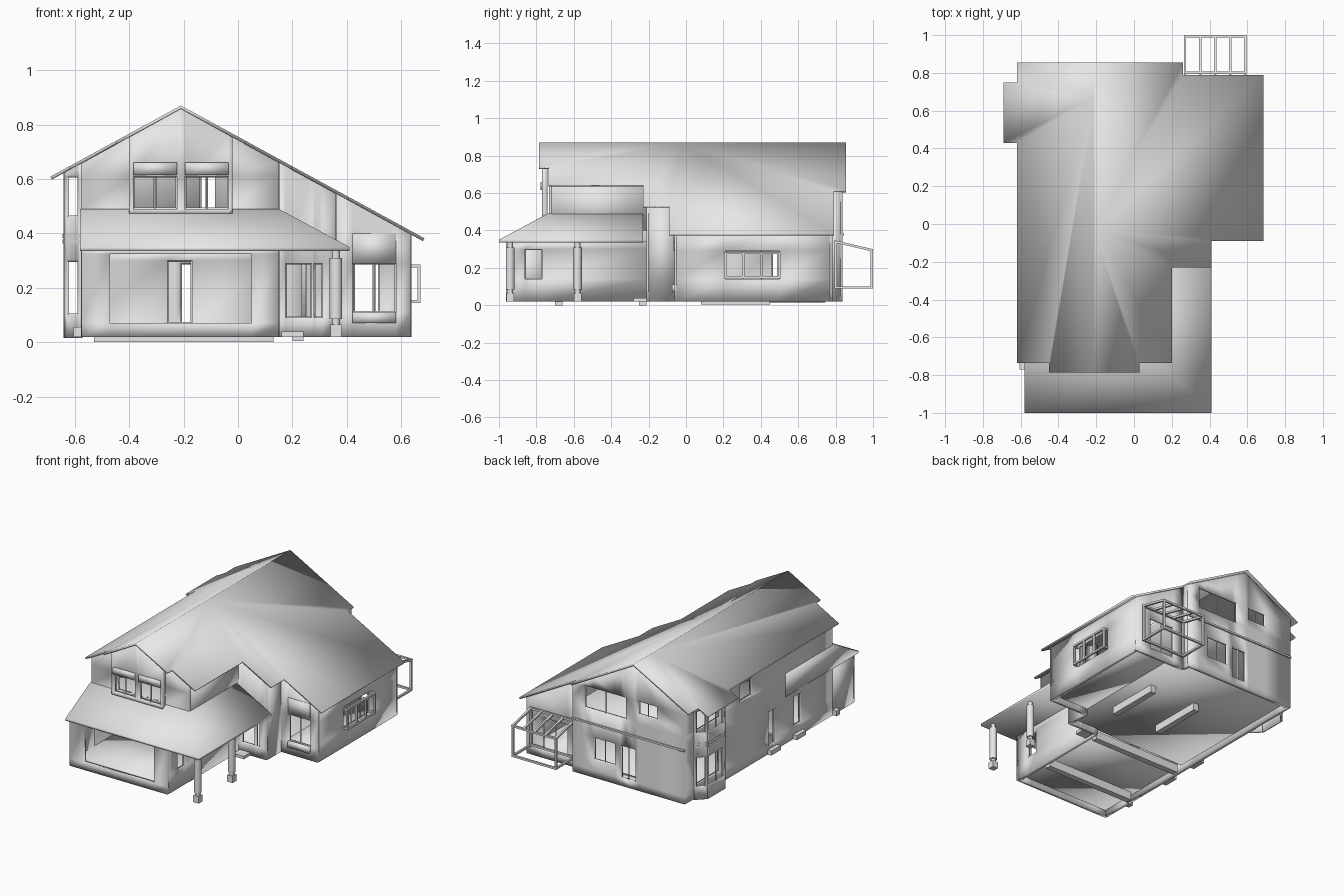
import bpy, bmesh
from mathutils import Vector, Matrix

cube = bpy.data.objects.get("Cube")
if cube:
    bpy.data.objects.remove(cube, do_unlink=True)

grey = bpy.data.materials.new("plain_grey")
grey.use_nodes = True
grey.diffuse_color = (0.8, 0.8, 0.8, 1)
grey.node_tree.nodes["Principled BSDF"].inputs["Base Color"].default_value = (0.8, 0.8, 0.8, 1)

RIDGE_X, RIDGE_Z, SLOPE = -0.21, 0.87, 0.545


def roof_z(x):
    return RIDGE_Z - SLOPE * abs(x - RIDGE_X)


def finish(name, bm, smooth=False):
    bmesh.ops.remove_doubles(bm, verts=bm.verts, dist=0.0005)
    bmesh.ops.recalc_face_normals(bm, faces=bm.faces)
    for f in bm.faces:
        f.smooth = smooth
    mesh = bpy.data.meshes.new(name)
    bm.to_mesh(mesh)
    bm.free()
    mesh.materials.append(grey)
    obj = bpy.data.objects.new(name, mesh)
    bpy.context.collection.objects.link(obj)
    return obj


def box(name, x, y, z, smooth=True):
    bm = bmesh.new()
    size = Vector((x[1] - x[0], y[1] - y[0], z[1] - z[0]))
    mid = Vector((sum(x), sum(y), sum(z))) / 2
    bmesh.ops.create_cube(bm, size=1, matrix=Matrix.Translation(mid) @ Matrix.Diagonal((*size, 1)))
    return finish(name, bm, smooth)


def bars(name, pairs, thick):
    bm = bmesh.new()
    for p, q in pairs:
        p, q = Vector(p), Vector(q)
        d = q - p
        turn = d.to_track_quat("Z", "Y").to_matrix().to_4x4()
        bmesh.ops.create_cube(bm, size=1, matrix=Matrix.Translation((p + q) / 2) @ turn
                              @ Matrix.Diagonal((thick, thick, d.length + thick, 1)))
    return finish(name, bm)


def wall(name, a, b, z, holes=(), panes=2, thick=0.025):
    """Vertical wall from a to b, trimmed by the roof; holes are (start, end, bottom, top),
    measured along x for walls that run along x, otherwise along y."""
    axis = 0 if a[1] == b[1] else 1
    lo, hi = sorted((a[axis], b[axis]))

    def point(u, h):
        t = (u - a[axis]) / (b[axis] - a[axis])
        return (a[0] + t * (b[0] - a[0]), a[1] + t * (b[1] - a[1]), h)

    def quad(bm, u0, u1, z0, z1):
        bm.faces.new([bm.verts.new(point(*p)) for p in ((u0, z0), (u1, z0), (u1, z1), (u0, z1))])

    us = sorted({lo, hi} | {v for h in holes for v in h[:2]})
    zs = sorted(set(z) | {v for h in holes for v in h[2:]})
    bm = bmesh.new()
    for u0, u1 in zip(us, us[1:]):
        for z0, z1 in zip(zs, zs[1:]):
            mu, mz = (u0 + u1) / 2, (z0 + z1) / 2
            if not any(h[0] < mu < h[1] and h[2] < mz < h[3] for h in holes):
                quad(bm, u0, u1, z0, z1)
    bmesh.ops.remove_doubles(bm, verts=bm.verts, dist=0.0005)
    for side in (-1, 1):
        bmesh.ops.bisect_plane(bm, geom=bm.verts[:] + bm.edges[:] + bm.faces[:], clear_outer=True,
                               plane_co=(RIDGE_X, 0, RIDGE_Z - 0.012), plane_no=(side * SLOPE, 0, 1))
    obj = finish(name, bm, True)
    mod = obj.modifiers.new("thickness", "SOLIDIFY")
    mod.thickness, mod.offset = thick, 0
    if holes and panes:
        bm = bmesh.new()
        for u0, u1, z0, z1 in holes:
            w = (u1 - u0) / panes
            for i in range(panes):
                quad(bm, u0 + i * w, u0 + (i + 1) * w, z0, z1)
        frame = finish(name + "_frames", bm)
        mod = frame.modifiers.new("frame", "WIREFRAME")
        mod.thickness, mod.use_boundary = 0.01, True


# Main gable roof: each slope fans out from a point on the ridge to its stepped eave
left_eave = [(-0.62, 0.855), (-0.62, 0.75), (-0.69, 0.75), (-0.69, 0.43), (-0.62, 0.43),
             (-0.62, -0.735), (-0.45, -0.735), (-0.45, -0.785)]
right_eave = [(0.03, -0.785), (0.03, -0.735), (0.2, -0.735), (0.2, -0.23), (0.41, -0.23), (0.41, -0.09),
              (0.685, -0.09), (0.685, 0.79), (0.26, 0.79), (0.26, 0.855)]
front_end, back_end = (RIDGE_X, -0.785), (RIDGE_X, 0.855)
left_hub, right_hub = (RIDGE_X, 0.67), (RIDGE_X, -0.03)
faces = [(left_hub, p, q) for p, q in zip([back_end] + left_eave, left_eave)]
faces += [(right_hub, p, q) for p, q in zip([front_end] + right_eave, right_eave)]
faces += [(left_hub, left_eave[-1], front_end, right_hub), (right_hub, right_eave[-1], back_end, left_hub)]
bm = bmesh.new()
for face in faces:
    bm.faces.new([bm.verts.new((x, y, roof_z(x))) for x, y in face])
roof = finish("main_roof", bm, True)
mod = roof.modifiers.new("thickness", "SOLIDIFY")
mod.thickness, mod.offset = 0.012, (-1 if roof.data.polygons[0].normal.z > 0 else 1)

# Hipped porch roof
bm = bmesh.new()
for x0, x1, y0, z in ((-0.58, 0.41, -1.0, 0.335), (-0.58, 0.41, -1.0, 0.35), (-0.58, 0.15, -0.74, 0.49)):
    for x in (x0, x1):
        for y in (y0, -0.23):
            bm.verts.new((x, y, z))
bmesh.ops.convex_hull(bm, input=bm.verts)
finish("porch_roof", bm, True)

# Garage walls
wall("garage_front", (-0.575, -0.95), (0.15, -0.95), (0.02, 0.34), [(-0.47, 0.05, 0.07, 0.325)], 0)
wall("garage_side", (0.14, -0.95), (0.14, -0.21), (0.02, 0.34), [(-0.86, -0.77, 0.14, 0.3)], 1)
wall("garage_back", (-0.57, -0.25), (0.14, -0.25), (0.02, 0.34), [(-0.26, -0.17, 0.07, 0.3)], 1)
wall("garage_left", (-0.565, -0.95), (-0.565, -0.73), (0.02, 0.34))

# Long left wall
wall("left_wall", (-0.565, -0.73), (-0.565, 0.83), (0.02, 0.8),
     [(-0.4, -0.32, 0.1, 0.3), (-0.13, -0.05, 0.07, 0.3), (0.12, 0.25, 0.48, 0.6),
      (0.46, 0.72, 0.1, 0.3), (0.46, 0.72, 0.46, 0.61)], 1)

# Upper front wall with its shallow projecting window bay
wall("upper_front", (-0.575, -0.72), (0.15, -0.72), (0.4, 0.9), [(-0.385, -0.035, 0.49, 0.61)], 0)
wall("upper_window_bay", (-0.4, -0.755), (-0.02, -0.755), (0.47, 0.9),
     [(-0.385, -0.225, 0.49, 0.61), (-0.195, -0.035, 0.49, 0.61)], 2, 0.03)
for x in (-0.305, -0.115):
    box("window_hood", (x - 0.08, x + 0.08), (-0.778, -0.765), (0.615, 0.66))
wall("upper_side", (0.14, -0.72), (0.14, -0.2), (0.4, 0.9))
wall("upper_partition", (-0.55, 0.3), (0.14, 0.3), (0.4, 0.9), [(-0.14, -0.085, 0.4, 0.62)], 0)

# Entry block and right wing
wall("entry_front", (0.14, -0.2), (0.36, -0.2), (0.02, 0.9),
     [(0.175, 0.27, 0.09, 0.29), (0.28, 0.31, 0.09, 0.29)], 1)
wall("entry_side", (0.35, -0.2), (0.35, -0.05), (0.02, 0.9))
wall("wing_front", (0.36, -0.05), (0.635, -0.05), (0.02, 0.9), [(0.42, 0.58, 0.11, 0.29)])
wall("wing_side", (0.625, -0.05), (0.625, 0.77), (0.02, 0.9), [(0.21, 0.5, 0.14, 0.29)], 3)
box("wing_lintel", (0.42, 0.58), (-0.068, -0.06), (0.29, 0.4))
box("wing_sill", (0.42, 0.58), (-0.075, -0.055), (0.07, 0.11))

# Projecting casement on the wing side
ys = [0.21 + i * 0.29 / 3 for i in range(4)]
casement = [((0.665, y, 0.15), (0.665, y, 0.28)) for y in ys]
casement += [((0.665, ys[0], z), (0.665, ys[-1], z)) for z in (0.15, 0.28)]
casement += [((0.63, y, z), (0.665, y, z)) for y in (ys[0], ys[-1]) for z in (0.15, 0.28)]
bars("casement_frame", casement, 0.012)

# Back walls with a thin band between storeys
wall("back_main", (-0.575, 0.825), (0.255, 0.825), (0.02, 0.9),
     [(-0.14, 0.17, 0.47, 0.62), (-0.37, -0.23, 0.53, 0.62),
      (-0.06, 0.1, 0.14, 0.29), (-0.21, -0.1, 0.07, 0.29)])
wall("back_return", (0.245, 0.825), (0.245, 0.77), (0.02, 0.9))
wall("back_wing", (0.25, 0.77), (0.635, 0.77), (0.02, 0.9), [(0.33, 0.52, 0.07, 0.29)])
bars("back_band", [((-0.57, 0.84, 0.38), (0.25, 0.84, 0.38))], 0.012)

# Canted two-storey bay on the left, with a band between storeys
bay = [(-0.575, 0.44), (-0.635, 0.5), (-0.635, 0.68), (-0.575, 0.74)]
for i, (a, b) in enumerate(zip(bay, bay[1:])):
    lo, hi = a[1] + 0.01, b[1] - 0.01
    wall(f"bay_wall_{i}", a, b, (0.015, 0.8), [(lo, hi, 0.1, 0.3), (lo, hi, 0.46, 0.61)], 2 if i == 1 else 1, 0.012)
    bars(f"bay_band_{i}", [((*a, z), (*b, z)) for z in (0.37, 0.39)], 0.014)

# Floors
ground, upper = (0.055, 0.07), (0.385, 0.4)
box("garage_floor", (-0.57, 0.14), (-0.95, -0.25), ground)
box("house_floor", (-0.57, 0.35), (-0.2, 0.77), ground)
box("wing_floor", (0.35, 0.63), (-0.05, 0.77), ground)
box("back_floor", (-0.57, 0.25), (0.77, 0.82), ground)
box("upper_floor", (-0.56, 0.34), (-0.2, 0.77), upper)

# Foundation beams and steps
for y in (-0.7, -0.25):
    box("foundation_beam", (-0.53, 0.13), (y, y + 0.04), (0, 0.055), False)
for x in (-0.15, 0.2):
    box("foundation_beam", (x, x + 0.04), (0.08, 0.45), (0.005, 0.055), False)
box("entry_step", (0.16, 0.24), (-0.28, -0.21), (0.02, 0.04), False)
box("corner_block", (-0.605, -0.575), (-0.77, -0.73), (0.02, 0.055), False)
for y in (-0.36, -0.09):
    box("side_step", (-0.605, -0.575), (y - 0.05, y + 0.05), (0.02, 0.05), False)

# Porch columns on square bases
for y in (-0.94, -0.58):
    box("column_base", (0.34, 0.38), (y - 0.02, y + 0.02), (0.02, 0.065), False)
    bm = bmesh.new()
    for radius, low, high in ((0.015, 0.06, 0.335), (0.023, 0.085, 0.31)):
        bmesh.ops.create_cone(bm, cap_ends=True, segments=20, radius1=radius, radius2=radius, depth=high - low,
                              matrix=Matrix.Translation((0.36, y, (low + high) / 2)))
    column = finish("porch_column", bm)
    for f in column.data.polygons:
        f.use_smooth = abs(f.normal.z) < 0.5

# Pergola with sloping rafters
x0, x1, y0, y1, base = 0.27, 0.59, 0.8, 0.993, 0.095
rafters = [x0 + i * (x1 - x0) / 4 for i in range(5)]
frame = [((x, y0, 0.34), (x, y1, 0.295)) for x in rafters]
for y, top in ((y0, 0.34), (y1, 0.295)):
    frame += [((x, y, base), (x, y, top)) for x in (x0, x1)]
    frame += [((x0, y, z), (x1, y, z)) for z in (base, top)]
frame += [((x, y0, base), (x, y1, base)) for x in (x0, x1)]
bars("pergola", frame, 0.013)
